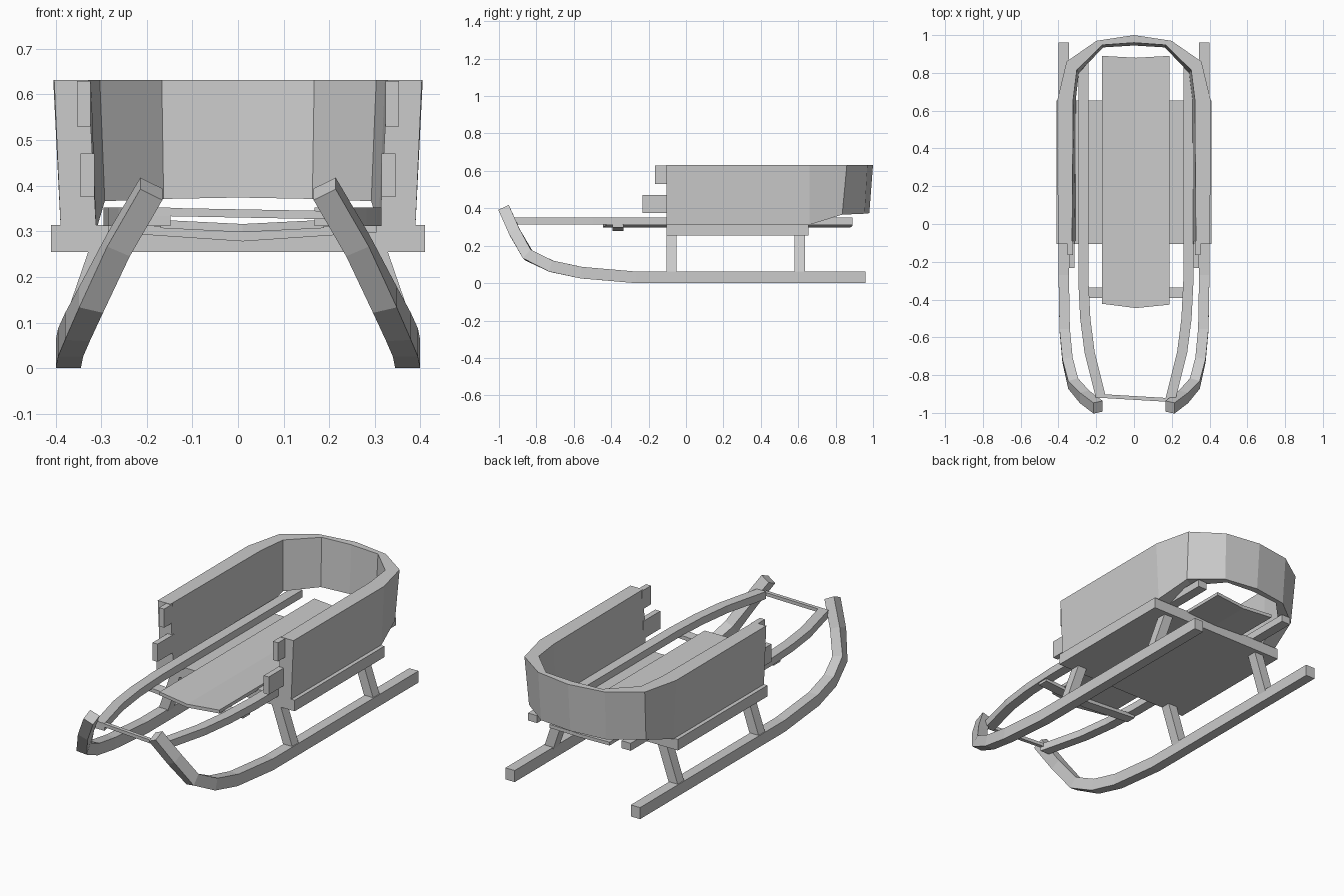
import bpy, bmesh
from mathutils import Vector

if "Cube" in bpy.data.objects:
    bpy.data.objects.remove(bpy.data.objects["Cube"])


def finish(name, bm):
    bmesh.ops.recalc_face_normals(bm, faces=bm.faces)
    me = bpy.data.meshes.new(name)
    bm.to_mesh(me)
    bm.free()
    ob = bpy.data.objects.new(name, me)
    bpy.context.collection.objects.link(ob)
    return ob


def loft(name, rings):
    """Join rings of four points into a capped bar."""
    bm = bmesh.new()
    rows = [[bm.verts.new(p) for p in r] for r in rings]
    for a, b in zip(rows, rows[1:]):
        for i in range(4):
            j = (i + 1) % 4
            bm.faces.new((a[i], a[j], b[j], b[i]))
    bm.faces.new(rows[0])
    bm.faces.new(rows[-1])
    return finish(name, bm)


def sweep(name, path, width, height):
    """Sweep a rectangle along a path, keeping its width close to the x axis."""
    pts = [Vector(p) for p in path]
    rings = []
    for i, p in enumerate(pts):
        t = (pts[min(i + 1, len(pts) - 1)] - pts[max(i - 1, 0)]).normalized()
        side = Vector((1, 0, 0))
        side = (side - side.dot(t) * t).normalized()
        up = t.cross(side)
        s, u = side * width / 2, up * height / 2
        rings.append([p - s - u, p + s - u, p + s + u, p - s + u])
    return loft(name, rings)


def box(name, lo, hi):
    (x0, y0, z0), (x1, y1, z1) = lo, hi
    return loft(name, [[(x0, y0, z), (x1, y0, z), (x1, y1, z), (x0, y1, z)]
                       for z in (z0, z1)])


def bent_plate(name, xs, y_front, y_back, z_top, thick):
    """Plate with a shallow V bend along its middle."""
    return loft(name, [[(x, f, z - thick), (x, b, z - thick), (x, b, z), (x, f, z)]
                       for x, f, b, z in zip(xs, y_front, y_back, z_top)])


runner = [(.372, .96, .031), (.372, -.27, .031), (.367, -.56, .056), (.352, -.72, .09),
          (.322, -.845, .15), (.262, -.915, .27), (.19, -.97, .393)]
rail = [(.268, .89), (.268, -.3), (.258, -.5), (.235, -.68), (.175, -.92)]

for s, label in ((-1, "left"), (1, "right")):
    # curved runner
    sweep(label + "_runner", [(s * x, y, z) for x, y, z in runner], .055, .062)

    # top rail, the right one sits slightly further out
    shift = .02 if s > 0 else 0
    loft(label + "_rail", [[(s * x + shift + d, y, z) for d, z in
                            ((-.027, .312), (.027, .312), (.027, .352), (-.027, .352))]
                           for x, y in rail])

    # leaning legs
    for y, part in ((-.078, "front"), (.608, "back")):
        loft(f"{label}_{part}_leg",
             [[(s * x - .027, y - .027, z), (s * x + .027, y - .027, z),
               (s * x + .027, y + .027, z), (s * x - .027, y + .027, z)]
              for x, z in ((.372, .05), (.298, .265))])

    # board ends poking out in front of the side walls
    for part, x, y, z0, z1 in (("upper", .338, -.165, .53, .63),
                               ("lower", .33, -.232, .375, .47)):
        box(f"{label}_{part}_board_end", (s * x - .015, y, z0), (s * x + .015, -.09, z1))

# base slab
box("base_slab", (-.41, -.105, .255), (.41, .655, .314))

# seat plank, cross bar and front rod
bent_plate("seat_plank", (-.17, .01, .188), (-.422, -.445, -.427),
           (.89, .88, .89), (.325, .316, .325), .018)
bent_plate("cross_bar", (-.285, .01, .305), (-.392,) * 3, (-.335,) * 3,
           (.318, .298, .318), .02)
loft("front_rod", [[(x, y - .01, z - .009), (x, y + .01, z - .009),
                    (x, y + .01, z + .009), (x, y - .01, z + .009)]
                   for x, y, z in ((-.2, -.909, .343), (.225, -.934, .335))])

# U-shaped body wall: outer top, inner top, inner bottom, outer bottom (x, y, z)
half = [
    [(.403, -.105, .632), (.328, -.105, .632), (.311, -.105, .312), (.389, -.105, .312)],
    [(.405, .66, .632), (.322, .66, .632), (.308, .66, .312), (.389, .66, .312)],
    [(.357, .86, .632), (.303, .815, .632), (.292, .80, .366), (.347, .835, .366)],
    [(.198, .97, .632), (.167, .948, .632), (.163, .935, .371), (.192, .955, .371)],
]
middle = [(0, 1, .632), (0, .96, .632), (0, .945, .374), (0, .98, .374)]
other = [[(-x, y, z) for x, y, z in r] for r in half]
loft("body_wall", half + [middle] + other[::-1])
